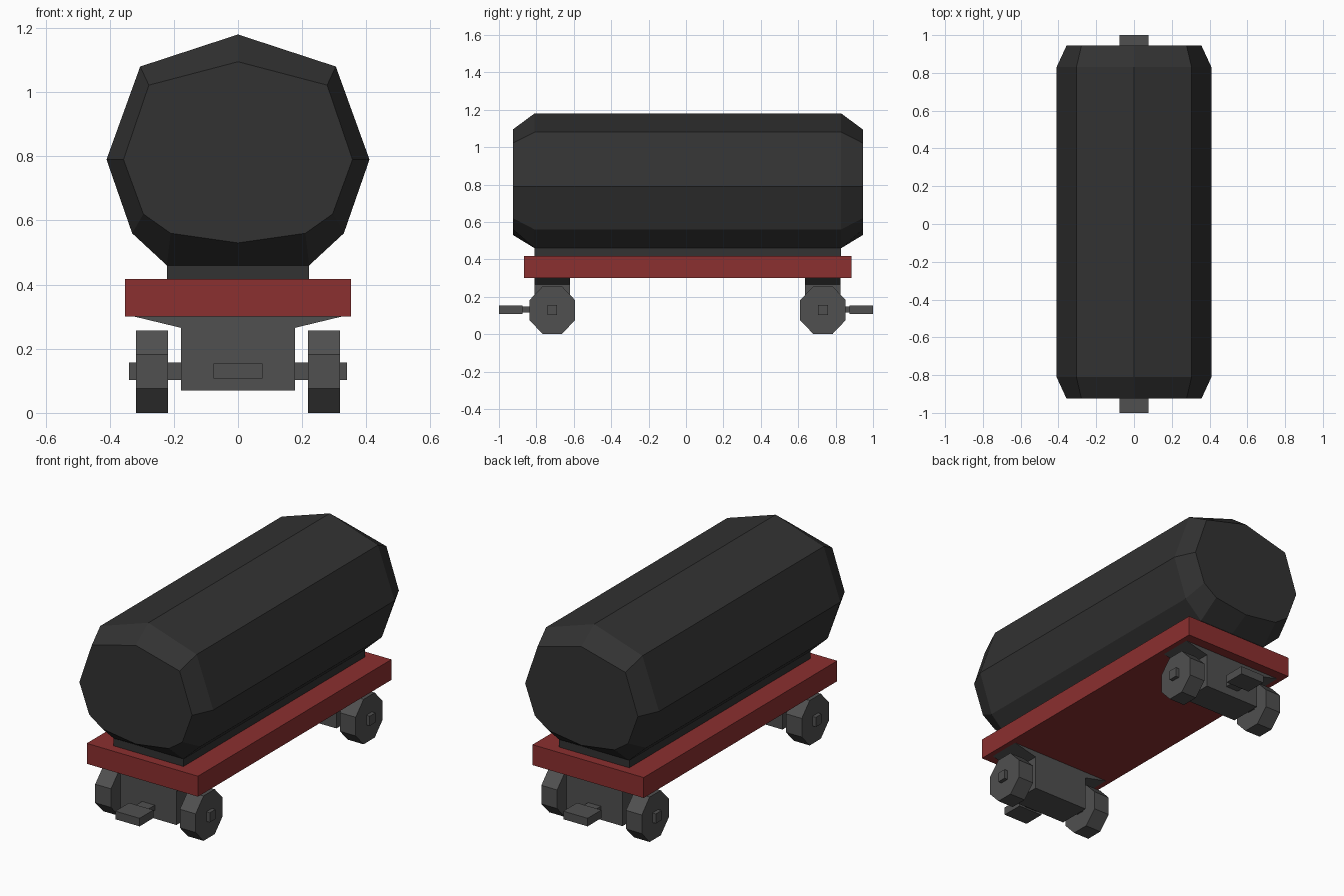
import bpy, bmesh, math

if "Cube" in bpy.data.objects:
    bpy.data.objects.remove(bpy.data.objects["Cube"])


def material(name, r, g, b):
    m = bpy.data.materials.new(name)
    m.diffuse_color = (r, g, b, 1)
    m.use_nodes = True
    m.node_tree.nodes["Principled BSDF"].inputs["Base Color"].default_value = m.diffuse_color
    return m


BLACK = material("tank black", 0.032, 0.032, 0.032)
RED = material("frame red", 0.26, 0.029, 0.029)
GREY = material("undercarriage grey", 0.08, 0.08, 0.08)


def loft(name, sections, mat):
    """Join rings of points (same count each) and cap both ends."""
    bm = bmesh.new()
    rings = [[bm.verts.new(p) for p in s] for s in sections]
    n = len(rings[0])
    for a, b in zip(rings, rings[1:]):
        for i in range(n):
            j = (i + 1) % n
            bm.faces.new((a[i], a[j], b[j], b[i]))
    bm.faces.new(rings[0])
    bm.faces.new(rings[-1])
    bmesh.ops.recalc_face_normals(bm, faces=bm.faces)
    me = bpy.data.meshes.new(name)
    bm.to_mesh(me)
    bm.free()
    me.materials.append(mat)
    ob = bpy.data.objects.new(name, me)
    bpy.context.collection.objects.link(ob)
    return ob


def box(name, x, y, z, mat):
    ring = lambda h: [(x[0], y[0], h), (x[1], y[0], h), (x[1], y[1], h), (x[0], y[1], h)]
    return loft(name, [ring(z[0]), ring(z[1])], mat)


def mirrored(half):
    """Complete a right-hand profile across x = 0 (centre points stay single)."""
    return half + [(-x, z) for x, z in reversed(half) if x > 0]


def along_y(profile, y):
    return [(x, y, z) for x, z in profile]


# Faceted tank with chamfered ends
body = mirrored([(0, 1.18), (.305, 1.08), (.41, .79), (.33, .56), (.222, .46), (0, .46)])
end = mirrored([(0, 1.095), (.278, 1.022), (.357, .79), (.295, .62), (.21, .56), (0, .53)])
loft("tank", [along_y(end, -.925), along_y(body, -.81),
              along_y(body, .83), along_y(end, .945)], BLACK)

# Saddle under the tank and the flat frame
box("tank_saddle", (-.222, .222), (-.81, .83), (.41, .465), BLACK)
box("frame", (-.352, .352), (-.865, .885), (.30, .417), RED)

# Bogies: flared block, axle, two octagonal wheels and a coupler
block = mirrored([(.177, .07), (.177, .265), (.33, .302)])
for end_name, cy, s in (("front", -.715, -1), ("back", .732, 1)):
    loft(end_name + "_bogie", [along_y(block, cy - .095), along_y(block, cy + .095)], GREY)
    box(end_name + "_axle", (-.34, .34), (cy - .026, cy + .026), (.102, .157), GREY)
    r = .1285 / math.cos(math.pi / 8)
    for side, x0, x1 in (("left", -.318, -.218), ("right", .218, .318)):
        ring = lambda x: [(x, cy + .95 * r * math.cos((k + .5) * math.pi / 4),
                           .1285 + r * math.sin((k + .5) * math.pi / 4)) for k in range(8)]
        loft(f"{end_name}_{side}_wheel", [ring(x0), ring(x1)], GREY)
    box(end_name + "_coupler_stem", (-.04, .04), sorted((cy, s * .89)), (.117, .147), GREY)
    box(end_name + "_coupler_plate", (-.077, .077), sorted((s * .875, s * 1.0)), (.108, .154), GREY)
